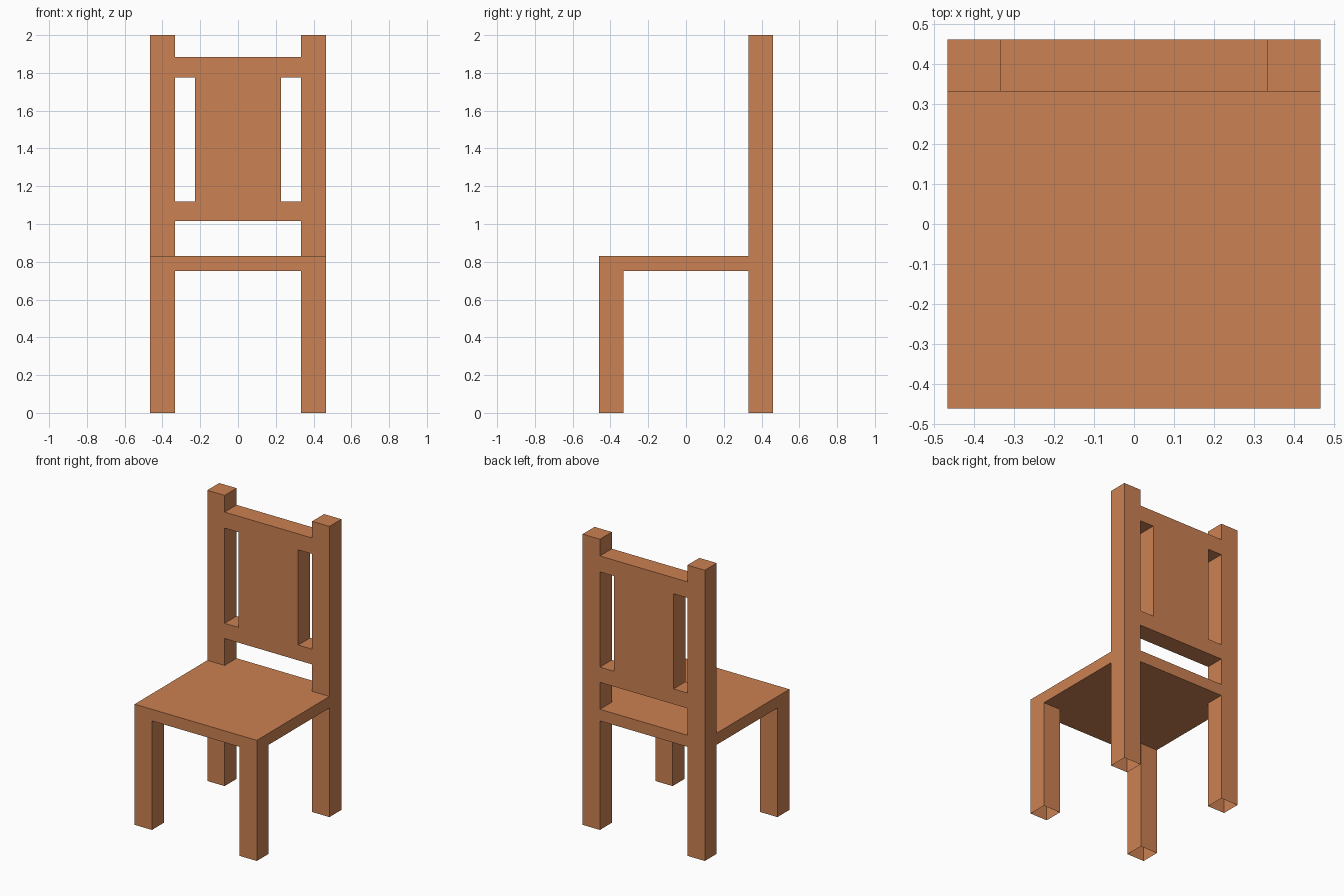
import bpy, bmesh

if "Cube" in bpy.data.objects:
    bpy.data.objects.remove(bpy.data.objects["Cube"])

wood = bpy.data.materials.new("warm brown wood")
wood.diffuse_color = (0.60, 0.22, 0.085, 1)
wood.use_nodes = True
wood.node_tree.nodes["Principled BSDF"].inputs["Base Color"].default_value = wood.diffuse_color

W, D, T = 0.465, 0.46, 0.132      # half width, half depth, post thickness
IN = W - T                        # inner face of the posts
BACK = D - T + 0.002              # front face of the backrest
SEAT_LOW, SEAT_TOP = 0.75, 0.83


def box(name, x, y, z, open_sides=()):
    """Box from (min, max) ranges; faces pointing along open_sides are left out."""
    bm = bmesh.new()
    bmesh.ops.create_cube(bm, size=1)
    for v in bm.verts:
        v.co = [r[0] if c < 0 else r[1] for c, r in zip(v.co, (x, y, z))]
    bm.normal_update()
    axes = {"-x": (0, -1), "+x": (0, 1), "-y": (1, -1), "+y": (1, 1), "-z": (2, -1), "+z": (2, 1)}
    gone = [f for f in bm.faces
            if any(f.normal[axes[s][0]] * axes[s][1] > 0.9 for s in open_sides)]
    bmesh.ops.delete(bm, geom=gone, context="FACES")
    mesh = bpy.data.meshes.new(name)
    bm.to_mesh(mesh)
    bm.free()
    mesh.materials.append(wood)
    ob = bpy.data.objects.new(name, mesh)
    bpy.context.collection.objects.link(ob)
    return ob


# Seat board, and its rear part running between the back posts
box("seat", (-W, W), (-D, BACK), (SEAT_LOW, SEAT_TOP), ("+y",))
box("seat_rear", (-IN, IN), (BACK, D), (SEAT_LOW, SEAT_TOP), ("-x", "+x", "-y"))

# Legs and tall back posts, hollow underneath
for side, x in (("left", (-W, -IN)), ("right", (IN, W))):
    box("front_leg_" + side, x, (-D, -D + T - 0.002), (0, SEAT_LOW), ("-z", "+z"))
    box("back_post_" + side, x, (BACK, D), (0, 2), ("-z",))

# Backrest: two rails and a wide centre panel, flush with the posts
box("backrest_lower_rail", (-IN, IN), (BACK, D), (1.015, 1.12), ("-x", "+x"))
box("backrest_upper_rail", (-IN, IN), (BACK, D), (1.775, 1.885), ("-x", "+x"))
box("backrest_panel", (-0.227, 0.227), (BACK, D), (1.12, 1.775), ("-z", "+z"))
